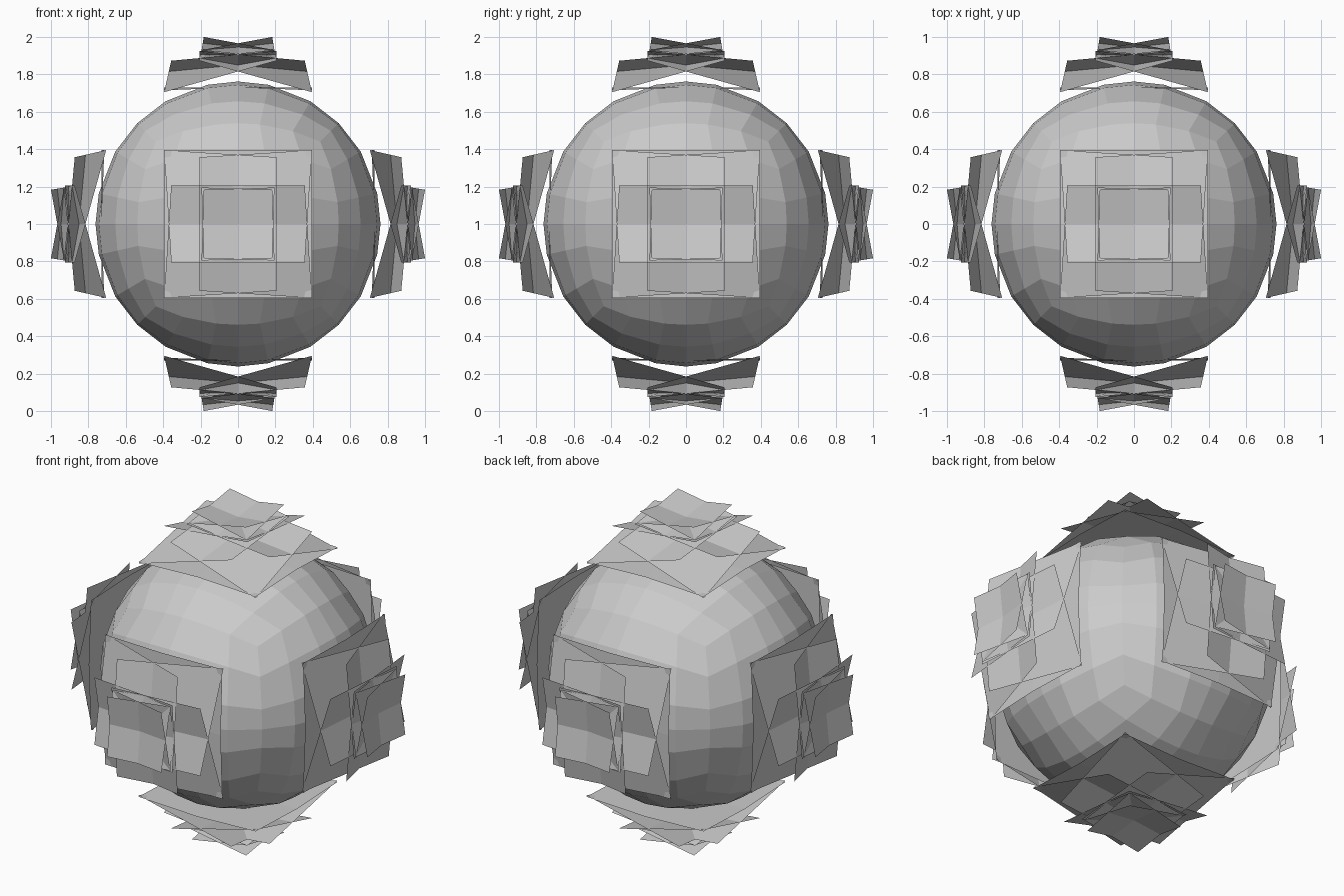
import bpy, bmesh, math
from mathutils import Vector, Matrix

if "Cube" in bpy.data.objects:
    bpy.data.objects.remove(bpy.data.objects["Cube"])

CENTRE = Vector((0, 0, 1))
R90 = math.pi / 2
# rotations that carry the +z side to each of the six sides
SIDES = {
    "top": Matrix.Identity(3),
    "bottom": Matrix.Rotation(math.pi, 3, 'X'),
    "front": Matrix.Rotation(R90, 3, 'X'),
    "back": Matrix.Rotation(-R90, 3, 'X'),
    "right": Matrix.Rotation(R90, 3, 'Y'),
    "left": Matrix.Rotation(-R90, 3, 'Y'),
}


def finish(bm, name):
    me = bpy.data.meshes.new(name)
    bm.to_mesh(me)
    bm.free()
    ob = bpy.data.objects.new(name, me)
    bpy.context.collection.objects.link(ob)
    return ob


def crossing_sheets(name, rot, low, side, high):
    """Four tilted quads that pass through each other. Each one starts at a low
    outer corner, widens to two side corners and ends at the opposite high corner.
    low = (r, h), side = (near, far, h), high = (r, h)."""
    bm = bmesh.new()
    for k in range(4):
        turn = rot @ Matrix.Rotation(k * R90, 3, 'Z')
        pts = [(low[0], -low[0], low[1]), (side[1], side[0], side[2]),
               (-high[0], high[0], high[1]), (-side[0], -side[1], side[2])]
        bm.faces.new([bm.verts.new(turn @ Vector(p) + CENTRE) for p in pts])
    return finish(bm, name)


def base_plate(name, rot, half, corner, middle):
    """Square plate, slightly folded at its edge middles."""
    bm = bmesh.new()
    g = {(i, j): bm.verts.new(rot @ Vector((i * half, j * half,
                              corner if i and j else middle)) + CENTRE)
         for i in (-1, 0, 1) for j in (-1, 0, 1)}
    for i in (-1, 0):
        for j in (-1, 0):
            bm.faces.new([g[i, j], g[i + 1, j], g[i + 1, j + 1], g[i, j + 1]])
    return finish(bm, name)


# faceted core: cube grid projected to a ball
cuts = [-1, -0.59, -0.22, 0, 0.22, 0.59, 1]
bm = bmesh.new()
for rot in SIDES.values():
    g = [[bm.verts.new(rot @ (Vector((u, v, 1)).normalized() * 0.762) + CENTRE)
          for v in cuts] for u in cuts]
    for a in range(6):
        for b in range(6):
            bm.faces.new([g[a][b], g[a + 1][b], g[a + 1][b + 1], g[a][b + 1]])
bmesh.ops.remove_doubles(bm, verts=bm.verts, dist=0.001)
finish(bm, "core_ball")

# stacked crossing sheets on every side
for side, rot in SIDES.items():
    base_plate(side + "_base_plate", rot, 0.395, 0.715, 0.73)
    crossing_sheets(side + "_large_sheets", rot,
                    (0.395, 0.705), (0.205, 0.357, 0.873), (0.205, 0.925))
    crossing_sheets(side + "_cap_sheets", rot,
                    (0.205, 0.885), (0.195, 0.195, 0.93), (0.183, 1.0))
